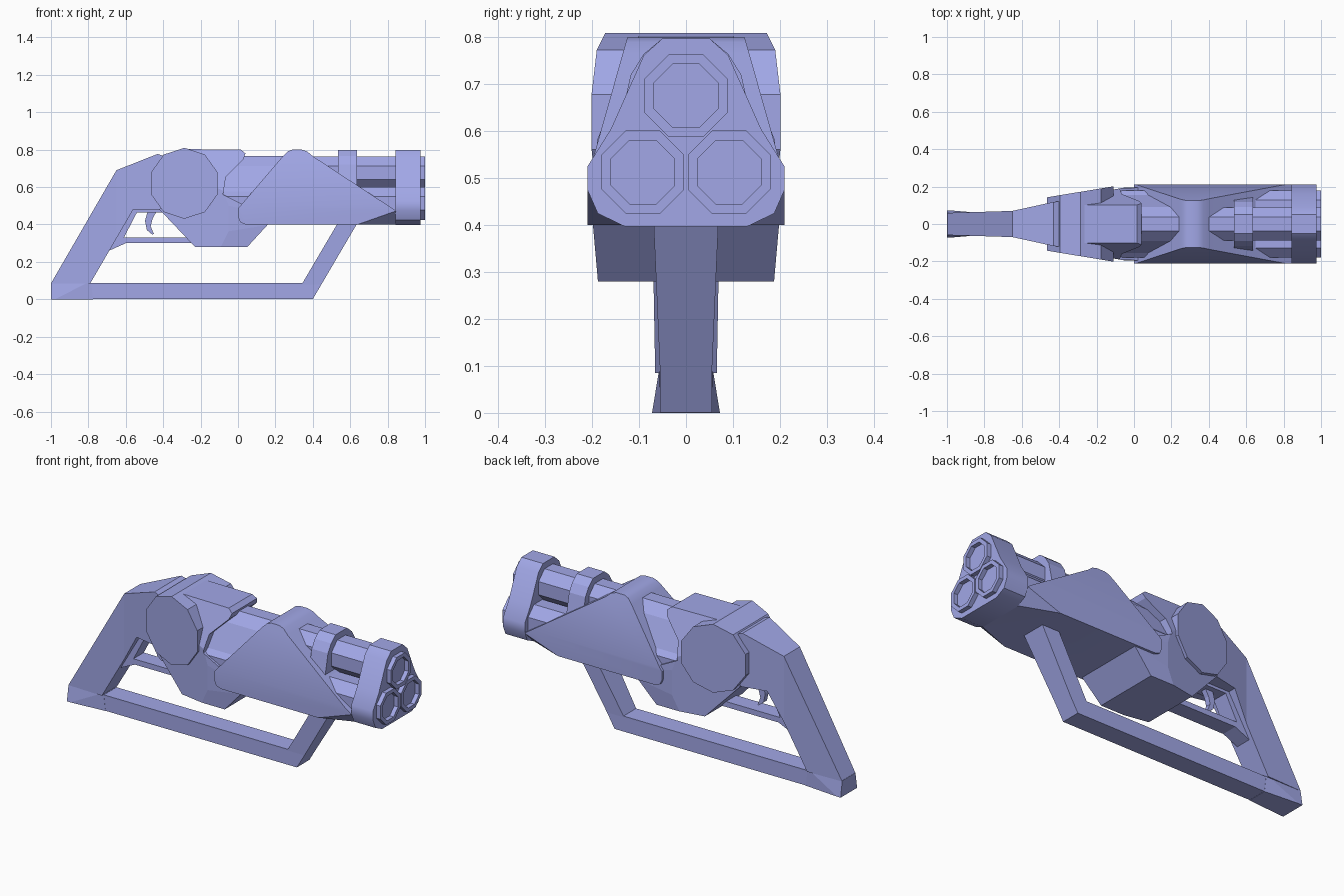
import bpy, bmesh, math
from mathutils import Vector

if "Cube" in bpy.data.objects:
    bpy.data.objects.remove(bpy.data.objects["Cube"])

PAINT = bpy.data.materials.new("violet_paint")
PAINT.diffuse_color = (.36, .39, .80, 1)
PAINT.use_nodes = True
PAINT.node_tree.nodes["Principled BSDF"].inputs["Base Color"].default_value = PAINT.diffuse_color


def prism(name, pts, axis, lo, hi):
    """Extrude a 2D outline along an axis."""
    place = {'x': lambda a, b, t: (t, a, b),
             'y': lambda a, b, t: (a, t, b),
             'z': lambda a, b, t: (a, b, t)}[axis]
    bm = bmesh.new()
    face = bm.faces.new([bm.verts.new(place(a, b, lo)) for a, b in pts])
    ext = bmesh.ops.extrude_face_region(bm, geom=[face], use_keep_orig=True)
    verts = [g for g in ext['geom'] if isinstance(g, bmesh.types.BMVert)]
    bmesh.ops.translate(bm, verts=verts, vec=Vector(place(0, 0, hi - lo)))
    bmesh.ops.recalc_face_normals(bm, faces=bm.faces)
    mesh = bpy.data.meshes.new(name)
    bm.to_mesh(mesh)
    bm.free()
    mesh.materials.append(PAINT)
    obj = bpy.data.objects.new(name, mesh)
    bpy.context.collection.objects.link(obj)
    return obj


def intersect(obj, cutter):
    """Apply a boolean intersection and discard the cutter."""
    mod = obj.modifiers.new("shape", 'BOOLEAN')
    mod.operation, mod.object, mod.solver = 'INTERSECT', cutter, 'EXACT'
    bpy.context.view_layer.update()
    deps = bpy.context.evaluated_depsgraph_get()
    mesh = bpy.data.meshes.new_from_object(obj.evaluated_get(deps))
    obj.modifiers.clear()
    obj.data = mesh
    bpy.data.objects.remove(cutter)


def sym_section(half):
    return half + [(-y, z) for y, z in reversed(half)]


def sym_plan(half):
    return half + [(x, -y) for x, y in reversed(half)]


def shape(name, side, width=0.5, plan=None, section=None):
    """Side outline trimmed by a mirrored plan and cross-section."""
    obj = prism(name, side, 'y', -width, width)
    if plan:
        intersect(obj, prism("cutter", sym_plan(plan), 'z', -1, 2))
    if section:
        intersect(obj, prism("cutter", sym_section(section), 'x', -2, 2))
    return obj


def smooth(obj, degrees):
    bpy.ops.object.select_all(action='DESELECT')
    obj.select_set(True)
    bpy.context.view_layer.objects.active = obj
    bpy.ops.object.shade_smooth_by_angle(angle=math.radians(degrees))


# Rear grip, flaring into the receiver
shape("rear_grip",
      [(-1, .085), (-.65, .69), (-.43, .777), (-.35, .75),
       (-.35, .48), (-.56, .48), (-.79, .085)],
      plan=[(-1.1, .056), (-.65, .07), (-.43, .118), (-.3, .13)])

# Flared foot of the grip
shape("grip_foot", [(-1, 0), (-.775, 0), (-.785, .088), (-1, .088)],
      plan=[(-1.01, .075), (-.77, .055)],
      section=[(.074, -.01), (.056, .1)])

# Lower bar and sloping front strut
shape("lower_frame",
      [(-.9, .001), (.40, .001), (.64, .41), (.535, .41), (.345, .087), (-.9, .087)],
      section=[(.055, -.1), (.055, .08), (.071, .45)])

# Trigger guard and trigger
shape("trigger_guard",
      [(-.70, .255), (-.60, .30), (-.2, .30), (-.2, .33), (-.61, .33),
       (-.54, .465), (-.36, .465), (-.36, .5), (-.58, .5)], width=.045)
shape("trigger",
      [(-.48, .48), (-.497, .42), (-.487, .37), (-.457, .345), (-.45, .35),
       (-.467, .39), (-.457, .43), (-.43, .48)], width=.015)

# Receiver body with an overhanging hood around the barrels
shape("receiver",
      [(-.36, .784), (-.28, .803), (.015, .80), (.04, .78), (.03, .75),
       (-.065, .655), (-.08, .56), (.02, .51), (.06, .50), (.16, .40),
       (.05, .28), (-.23, .28), (-.42, .48), (-.36, .6)],
      plan=[(-.5, .115), (-.05, .195), (.3, .2)],
      section=[(.185, .25), (.2, .42), (.19, .58), (.1, .805), (.09, .85)])

# Solid core enclosing the barrels between receiver and shroud
prism("barrel_core", sym_section([(.17, .42), (.18, .52), (.09, .713), (.038, .765)]),
      'x', -.15, .3)

# Ten-sided pivot drum, wider toward the front
drum = [(-.287 + .187 * math.cos(math.radians(36 * i + 18)),
         .62 + .19 * math.sin(math.radians(36 * i + 18))) for i in range(10)]
shape("pivot_drum", drum, plan=[(-.5, .137), (-.05, .211)])

# Wedge shroud saddled over the barrels
shroud = shape("barrel_shroud",
               [(0, .44), (.012, .412), (.04, .40), (.85, .40), (.85, .47), (.40, .765),
                (.37, .79), (.34, .80), (.29, .80), (.265, .79), (.24, .765), (0, .485)],
               section=[(.21, .3), (.21, .5), (.111, .85)])

# Chamfer its lower front corners down to the muzzle outline
bm = bmesh.new()
bm.from_mesh(shroud.data)
for s in (-1, 1):
    a, b, c = (Vector((.64, s * .21, .40)), Vector((.85, s * .21, .474)),
               Vector((.85, s * .13, .40)))
    n = (b - a).cross(c - a).normalized()
    if n.y * s < 0:
        n = -n
    bmesh.ops.bisect_plane(bm, geom=bm.verts[:] + bm.edges[:] + bm.faces[:],
                           plane_co=a, plane_no=n, clear_outer=True)
    bmesh.ops.holes_fill(bm, edges=[e for e in bm.edges if e.is_boundary], sides=0)
bmesh.ops.recalc_face_normals(bm, faces=bm.faces)
bm.to_mesh(shroud.data)
bm.free()
smooth(shroud, 30)

# Muzzle plate and mid clamp
plate = [(.13, .397), (.188, .425), (.21, .475), (.21, .525), (.16, .605),
         (.09, .762), (.05, .798)]
smooth(prism("muzzle_plate", sym_section(plate), 'x', .843, .976), 35)
clamp = [(.11, .43), (.17, .47), (.17, .53), (.14, .62), (.118, .72),
         (.09, .765), (.05, .798)]
prism("barrel_clamp", sym_section(clamp), 'x', .535, .635)

# Three octagonal barrels with recessed bores
for label, y, z in (("top", 0, .676), ("left", -.092, .513), ("right", .092, .513)):
    outline = [(y + .0955 * math.cos(math.radians(45 * i + 22.5)),
                z + .0955 * math.sin(math.radians(45 * i + 22.5))) for i in range(8)]
    barrel = prism(label + "_barrel", outline, 'x', -.12, 1.0)
    bm = bmesh.new()
    bm.from_mesh(barrel.data)
    front = max(bm.faces, key=lambda f: f.calc_center_median().x)
    bmesh.ops.inset_region(bm, faces=[front], thickness=.022)
    bore = bmesh.ops.extrude_face_region(bm, geom=[front])
    verts = [g for g in bore['geom'] if isinstance(g, bmesh.types.BMVert)]
    bmesh.ops.translate(bm, verts=verts, vec=(-.04, 0, 0))
    if front.is_valid:
        bmesh.ops.delete(bm, geom=[front], context='FACES_ONLY')
    bmesh.ops.recalc_face_normals(bm, faces=bm.faces)
    bm.to_mesh(barrel.data)
    bm.free()
